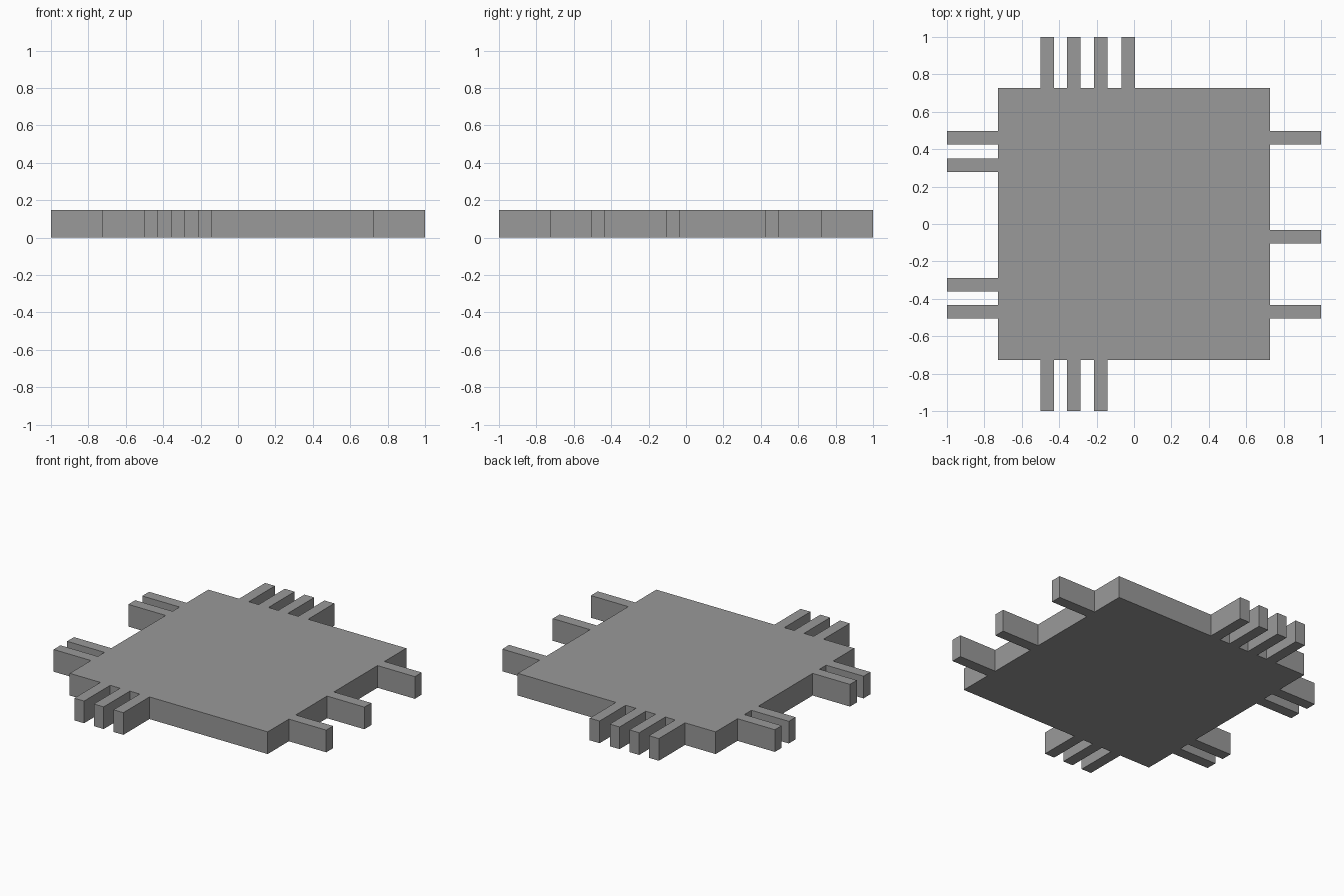
import bpy, bmesh
from mathutils import Matrix, Vector
from math import pi

if "Cube" in bpy.data.objects:
    bpy.data.objects.remove(bpy.data.objects["Cube"])

BODY, REACH, HALF, HEIGHT = 0.726, 1.0, 0.036, 0.147

# Pin centres along each side, as x (front, back) or y (right, left)
front = [-0.465, -0.321, -0.177]
right = [-0.468, -0.068, 0.461]
back = [-0.030, -0.177, -0.321, -0.465]
left = [0.461, 0.315, -0.326, -0.468]

# Walk the outline counter-clockwise, one side per quarter turn
sides = [front, right, [-c for c in back], [-c for c in left]]
outline = []
for turn, centres in enumerate(sides):
    profile = [(-BODY, -BODY)]
    for c in centres:
        profile += [(c - HALF, -BODY), (c - HALF, -REACH),
                    (c + HALF, -REACH), (c + HALF, -BODY)]
    rot = Matrix.Rotation(turn * pi / 2, 3, 'Z')
    outline += [rot @ Vector((x, y, 0)) for x, y in profile]

# Flat chip slab with flush pins: extrude the outline upward
bm = bmesh.new()
base = bm.faces.new([bm.verts.new(p) for p in outline])
top = bmesh.ops.extrude_face_region(bm, geom=[base], use_keep_orig=True)
verts = [g for g in top["geom"] if isinstance(g, bmesh.types.BMVert)]
bmesh.ops.translate(bm, vec=(0, 0, HEIGHT), verts=verts)
bmesh.ops.recalc_face_normals(bm, faces=bm.faces)
mesh = bpy.data.meshes.new("chip_plate")
bm.to_mesh(mesh)
bm.free()

# Dark grey finish
dark = bpy.data.materials.new("dark_grey")
dark.diffuse_color = (0.32, 0.32, 0.32, 1)
dark.use_nodes = True
dark.node_tree.nodes["Principled BSDF"].inputs["Base Color"].default_value = dark.diffuse_color
mesh.materials.append(dark)
bpy.context.collection.objects.link(bpy.data.objects.new("chip_plate", mesh))
